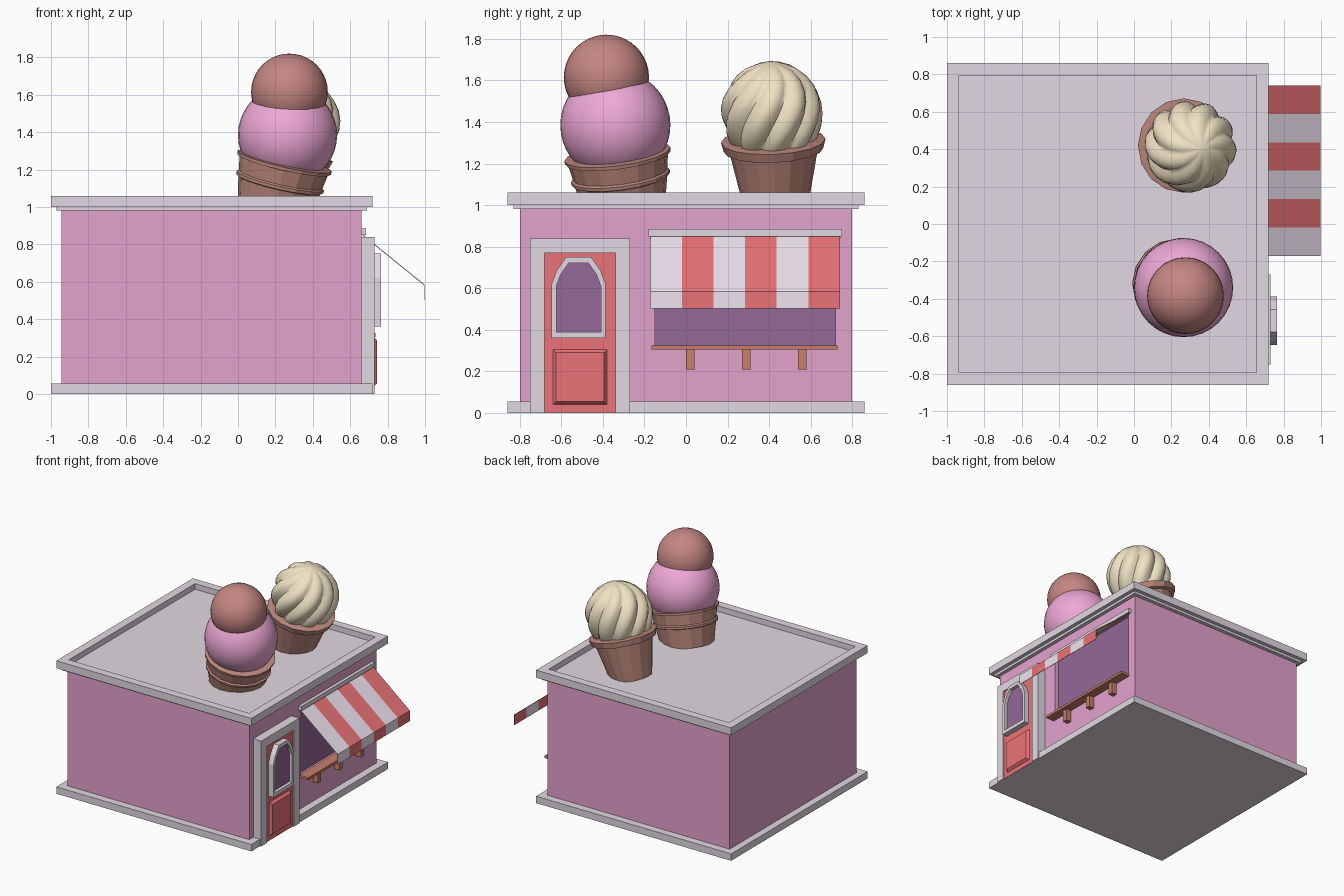
import bpy, bmesh, math
from mathutils import Vector, Matrix

if "Cube" in bpy.data.objects:
    bpy.data.objects.remove(bpy.data.objects["Cube"])


def mat(name, r, g, b):
    m = bpy.data.materials.new(name)
    m.diffuse_color = [((c / 255 + 0.055) / 1.055) ** 2.4 for c in (r, g, b)] + [1]
    m.use_nodes = True
    m.node_tree.nodes["Principled BSDF"].inputs["Base Color"].default_value = m.diffuse_color
    return m


PINK = mat("wall_pink", 228, 163, 206)
TRIM = mat("trim", 226, 217, 226)
RED = mat("red", 235, 115, 120)
WHITE = mat("white", 240, 228, 240)
GLASS = mat("glass", 148, 104, 150)
WOOD = mat("wood", 200, 125, 105)
WAFER = mat("wafer", 190, 138, 126)
BERRY = mat("berry_scoop", 238, 168, 214)
CHOC = mat("cocoa_scoop", 196, 134, 130)
CREAM = mat("cream", 240, 226, 196)


def finish(name, bm, material, smooth=None):
    bmesh.ops.recalc_face_normals(bm, faces=bm.faces)
    me = bpy.data.meshes.new(name)
    bm.to_mesh(me)
    bm.free()
    ob = bpy.data.objects.new(name, me)
    bpy.context.collection.objects.link(ob)
    me.materials.append(material)
    if smooth:
        bpy.ops.object.select_all(action='DESELECT')
        ob.select_set(True)
        bpy.context.view_layer.objects.active = ob
        bpy.ops.object.shade_smooth_by_angle(angle=math.radians(smooth))
    return ob


def box_bm(x0, x1, y0, y1, z0, z1):
    bm = bmesh.new()
    size = Matrix.Diagonal((x1 - x0, y1 - y0, z1 - z0, 1))
    mid = Matrix.Translation(((x0 + x1) / 2, (y0 + y1) / 2, (z0 + z1) / 2))
    bmesh.ops.create_cube(bm, size=1, matrix=mid @ size)
    return bm


def box(name, material, *b):
    return finish(name, box_bm(*b), material)


def prism(name, material, pts, x0, x1):
    """Extrude a (y, z) outline along x."""
    bm = bmesh.new()
    f = bm.faces.new([bm.verts.new((x0, y, z)) for y, z in pts])
    ext = bmesh.ops.extrude_face_region(bm, geom=[f])
    bmesh.ops.translate(bm, vec=(x1 - x0, 0, 0),
                        verts=[v for v in ext["geom"] if isinstance(v, bmesh.types.BMVert)])
    return finish(name, bm, material)


def ring_prism(name, material, outer, inner, x0, x1):
    """Extrude a closed frame with matching outer and inner (y, z) outlines."""
    bm = bmesh.new()
    loops = [[bm.verts.new((x, y, z)) for y, z in pts]
             for pts, x in ((outer, x0), (outer, x1), (inner, x1), (inner, x0))]
    n = len(outer)
    for k in range(4):
        a, b = loops[k], loops[(k + 1) % 4]
        for i in range(n):
            j = (i + 1) % n
            bm.faces.new((a[i], a[j], b[j], b[i]))
    return finish(name, bm, material)


def lathe(name, material, profile, sides, matrix, smooth=None, shape=None):
    """Revolve (radius, height) points; shape(angle, height) gives (scale, twist)."""
    bm = bmesh.new()
    rows = []
    for r, h in profile:
        if r == 0:
            rows.append([bm.verts.new(matrix @ Vector((0, 0, h)))] * sides)
            continue
        row = []
        for i in range(sides):
            a = 2 * math.pi * i / sides
            s, t = shape(a, h) if shape else (1, 0)
            row.append(bm.verts.new(matrix @ Vector((r * s * math.cos(a + t), r * s * math.sin(a + t), h))))
        rows.append(row)
    for a, b in zip(rows, rows[1:]):
        for i in range(sides):
            j = (i + 1) % sides
            bm.faces.new(list(dict.fromkeys((a[i], a[j], b[j], b[i]))))
    return finish(name, bm, material, smooth)


def lean(centre, axis):
    q = Vector((0, 0, 1)).rotation_difference(Vector(axis))
    return Matrix.Translation(centre) @ q.to_matrix().to_4x4()


def scoop(name, material, centre, r):
    bm = bmesh.new()
    bmesh.ops.create_uvsphere(bm, u_segments=32, v_segments=20, radius=r,
                              matrix=Matrix.Translation(centre))
    finish(name, bm, material, 60)


# Building: walls with a recessed serving opening
walls = box("walls", PINK, -0.945, 0.66, -0.8, 0.8, 0.03, 0.99)
cutter = box("window_cutter", PINK, 0.62, 0.8, -0.15, 0.72, 0.315, 0.86)
cutter.hide_render = True
mod = walls.modifiers.new("opening", 'BOOLEAN')
mod.object, mod.operation, mod.solver = cutter, 'DIFFERENCE', 'EXACT'
bpy.context.view_layer.objects.active = walls
bpy.ops.object.modifier_apply(modifier="opening")
bpy.data.objects.remove(cutter)
box("serving_window", GLASS, 0.61, 0.625, -0.15, 0.72, 0.315, 0.86)

# Base and roof trim
box("base_trim", TRIM, -1, 0.72, -0.86, 0.86, 0, 0.055)
box("cornice", TRIM, -0.97, 0.69, -0.83, 0.83, 0.98, 1.0)
bm = box_bm(-1, 0.72, -0.86, 0.86, 1.0, 1.06)
top = max(bm.faces, key=lambda f: f.calc_center_median().z)
bmesh.ops.inset_individual(bm, faces=[top], thickness=0.092)
ext = bmesh.ops.extrude_discrete_faces(bm, faces=[top])
bmesh.ops.translate(bm, vec=(0, 0, -0.045), verts=ext["faces"][0].verts[:])
bmesh.ops.remove_doubles(bm, verts=bm.verts, dist=1e-5)
finish("roof", bm, TRIM)

# Door with surround, raised panel and arched window
prism("door_surround", TRIM, [(-0.75, 0), (-0.75, 0.84), (-0.27, 0.84), (-0.27, 0),
                              (-0.34, 0), (-0.34, 0.77), (-0.68, 0.77), (-0.68, 0)], 0.65, 0.73)
box("door", RED, 0.65, 0.722, -0.68, -0.34, 0.002, 0.77)
bm = box_bm(0.71, 0.742, -0.65, -0.37, 0.03, 0.315)
for v in bm.verts:
    if v.co.x > 0.73:
        v.co.y += 0.025 if v.co.y < -0.51 else -0.025
        v.co.z += 0.025 if v.co.z < 0.17 else -0.025
finish("door_panel", bm, RED)


def arch(w, z0, z1, top, cut):
    half = [(w, z0), (w, z1), (w - cut * 0.35, z1 + (top - z1) * 0.5), (w - cut, top)]
    return [(-0.517 + y, z) for y, z in half] + [(-0.517 - y, z) for y, z in reversed(half)]


inner = arch(0.107, 0.39, 0.61, 0.722, 0.06)
ring_prism("door_window_frame", TRIM, arch(0.13, 0.36, 0.62, 0.75, 0.07), inner, 0.715, 0.765)
prism("door_glass", GLASS, inner, 0.715, 0.74)

# Serving shelf on three brackets
box("shelf", WOOD, 0.65, 0.735, -0.165, 0.73, 0.305, 0.325)
for i, y in enumerate((0.02, 0.29, 0.56)):
    box(f"shelf_bracket_{i + 1}", WOOD, 0.65, 0.705, y - 0.02, y + 0.02, 0.21, 0.305)

# Striped awning: open-sided sheet with a hanging valance
box("awning_rail", TRIM, 0.65, 0.685, -0.18, 0.75, 0.85, 0.885)
step = 0.91 / 6
section = [(0.665, 0.855), (0.998, 0.585), (0.998, 0.503),
           (0.994, 0.503), (0.994, 0.582), (0.665, 0.849)]
for i in range(6):
    bm = bmesh.new()
    y = -0.17 + i * step
    a, b = ([bm.verts.new((x, yy, z)) for x, z in section] for yy in (y, y + step))
    for k in range(6):
        n = (k + 1) % 6
        bm.faces.new((a[k], a[n], b[n], b[k]))
    bm.faces.new(a)
    bm.faces.new(b)
    finish(f"awning_stripe_{i + 1}", bm, RED if i % 2 else WHITE)

# Two-scoop cup
lathe("scoop_cup", WAFER,
      [(0, -0.28), (0.195, -0.28), (0.225, -0.13), (0.238, -0.125), (0.24, -0.108), (0.229, -0.1),
       (0.243, -0.02), (0.256, -0.018), (0.258, 0), (0.22, 0.004), (0, 0.004)],
      16, lean((0.25, -0.33, 1.245), (0.22, -0.13, 0.97)))
scoop("lower_scoop", BERRY, (0.265, -0.34, 1.385), 0.265)
scoop("upper_scoop", CHOC, (0.275, -0.383, 1.615), 0.205)

# Soft-serve cone with a twisted, lobed swirl
tilt = lean((0.262, 0.42, 1.3), (0.26, -0.04, 0.96))
lathe("swirl_cup", WAFER,
      [(0, -0.32), (0.155, -0.32), (0.213, -0.04), (0.24, -0.035), (0.252, 0.01), (0.22, 0.015), (0, 0.015)],
      16, tilt)
swirl = [(0.2, 0), (0.22, 0.03), (0.238, 0.08), (0.248, 0.13), (0.248, 0.18), (0.237, 0.23), (0.213, 0.28),
         (0.176, 0.325), (0.125, 0.365), (0.065, 0.39), (0.025, 0.4), (0, 0.402)]
lathe("soft_serve", CREAM, swirl, 72, tilt, 60,
      lambda a, h: (0.92 + 0.13 * (abs(math.cos(4.5 * a)) - 0.45), 2.6 * h))
